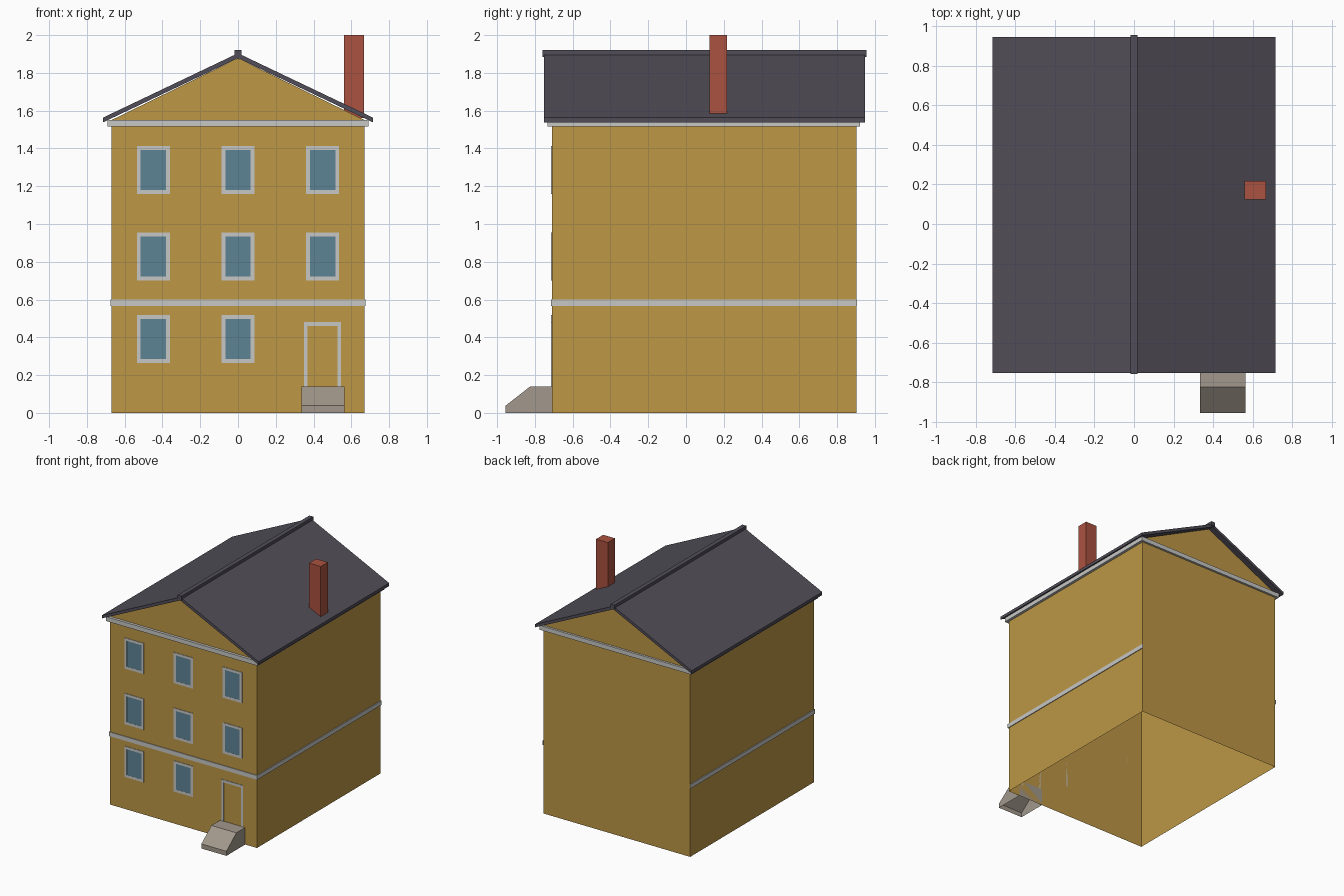
import bpy
import bmesh

cube = bpy.data.objects.get("Cube")
if cube:
    bpy.data.objects.remove(cube, do_unlink=True)


def make_material(name, rgb):
    mat = bpy.data.materials.new(name)
    mat.use_nodes = True
    colour = (*rgb, 1)
    mat.diffuse_color = colour
    mat.node_tree.nodes["Principled BSDF"].inputs["Base Color"].default_value = colour
    return mat


OCHRE = make_material("ochre plaster", (0.51, 0.31, 0.06))
TRIM = make_material("pale grey trim", (0.57, 0.57, 0.56))
SLATE = make_material("dark slate", (0.083, 0.076, 0.098))
BRICK = make_material("red brick", (0.40, 0.085, 0.05))
GLASS = make_material("blue glass", (0.11, 0.23, 0.30))
STONE = make_material("warm grey stone", (0.36, 0.315, 0.262))


def prism(name, profile, start, end, mat, axis="y", open_bottom=False):
    """Extrude a profile (x,z along y, or y,z along x) into a closed solid."""
    bm = bmesh.new()

    def point(a, z, depth):
        return (a, depth, z) if axis == "y" else (depth, a, z)

    near = [bm.verts.new(point(a, z, start)) for a, z in profile]
    far = [bm.verts.new(point(a, z, end)) for a, z in profile]
    bm.faces.new(near)
    bm.faces.new(far[::-1])
    for i in range(len(profile)):
        j = (i + 1) % len(profile)
        bm.faces.new((near[j], near[i], far[i], far[j]))
    bmesh.ops.recalc_face_normals(bm, faces=bm.faces)
    if open_bottom:
        under = [f for f in bm.faces if f.normal.z < -0.99]
        bmesh.ops.delete(bm, geom=under, context="FACES_ONLY")
    mesh = bpy.data.meshes.new(name)
    bm.to_mesh(mesh)
    bm.free()
    mesh.materials.append(mat)
    obj = bpy.data.objects.new(name, mesh)
    bpy.context.collection.objects.link(obj)
    return obj


def box(name, x, y, z, mat, **options):
    profile = [(x[0], z[0]), (x[1], z[0]), (x[1], z[1]), (x[0], z[1])]
    return prism(name, profile, y[0], y[1], mat, **options)


FRONT, BACK, HALF = -0.71, 0.902, 0.67

# Hollow wall shell, open underneath, and the gables
box("walls", (-HALF, HALF), (FRONT, BACK), (0, 1.52), OCHRE, open_bottom=True)
prism("gables", [(-HALF, 1.55), (HALF, 1.55), (0, 1.878)], FRONT, BACK, OCHRE)

# Cornice all round, string course on the front and sides only
box("cornice", (-0.692, 0.692), (FRONT - 0.022, BACK + 0.018), (1.515, 1.551), TRIM)
BAND = (0.565, 0.6)
box("front_band", (-0.676, 0.676), (FRONT - 0.006, FRONT), BAND, TRIM)
for name, side in (("left_band", 1), ("right_band", -1)):
    xs = sorted((side * HALF, side * 0.676))
    box(name, xs, (FRONT - 0.006, BACK + 0.004), BAND, TRIM)

# Pitched roof, ridge cap and chimney
eave = 0.715
roof = [(-eave, 1.538), (0, 1.878), (eave, 1.538),
        (eave, 1.563), (0, 1.904), (-eave, 1.563)]
prism("roof", roof, -0.753, 0.947, SLATE)
box("ridge_cap", (-0.018, 0.018), (-0.76, 0.955), (1.885, 1.92), SLATE)
box("chimney", (0.56, 0.667), (0.125, 0.218), (1.56, 2.0), BRICK)


# Windows: a pale surround with the pane set inside it
def window(label, cx, cz):
    w, h, rim = 0.088, 0.127, 0.021
    y = (FRONT - 0.004, FRONT)
    for part, side in (("left", 1), ("right", -1)):
        xs = sorted((cx + side * w, cx + side * (w - rim)))
        box(f"{label}_{part}_jamb", xs, y, (cz - h, cz + h), TRIM)
    inner = (cx - w + rim, cx + w - rim)
    box(f"{label}_sill", inner, y, (cz - h, cz - h + rim), TRIM)
    box(f"{label}_lintel", inner, y, (cz + h - rim, cz + h), TRIM)
    box(f"{label}_pane", inner, (FRONT - 0.003, FRONT),
        (cz - h + rim, cz + h - rim), GLASS)


columns = {"right": -0.448, "middle": 0, "left": 0.448}
for floor, cz in (("ground", 0.392), ("first", 0.827), ("second", 1.285)):
    for column, cx in columns.items():
        if (floor, column) != ("ground", "left"):
            window(f"{floor}_{column}_window", cx, cz)

# Door surround as one arch-shaped plate
door = [(0.35, 0.1), (0.35, 0.482), (0.545, 0.482), (0.545, 0.1),
        (0.526, 0.1), (0.526, 0.461), (0.369, 0.461), (0.369, 0.1)]
prism("door_surround", door, FRONT - 0.004, FRONT, TRIM)

# Sloped entrance step, hollow underneath
step = [(FRONT, 0), (-0.955, 0), (-0.955, 0.038), (-0.825, 0.14), (FRONT, 0.14)]
prism("entrance_step", step, 0.335, 0.563, STONE, axis="x", open_bottom=True)
